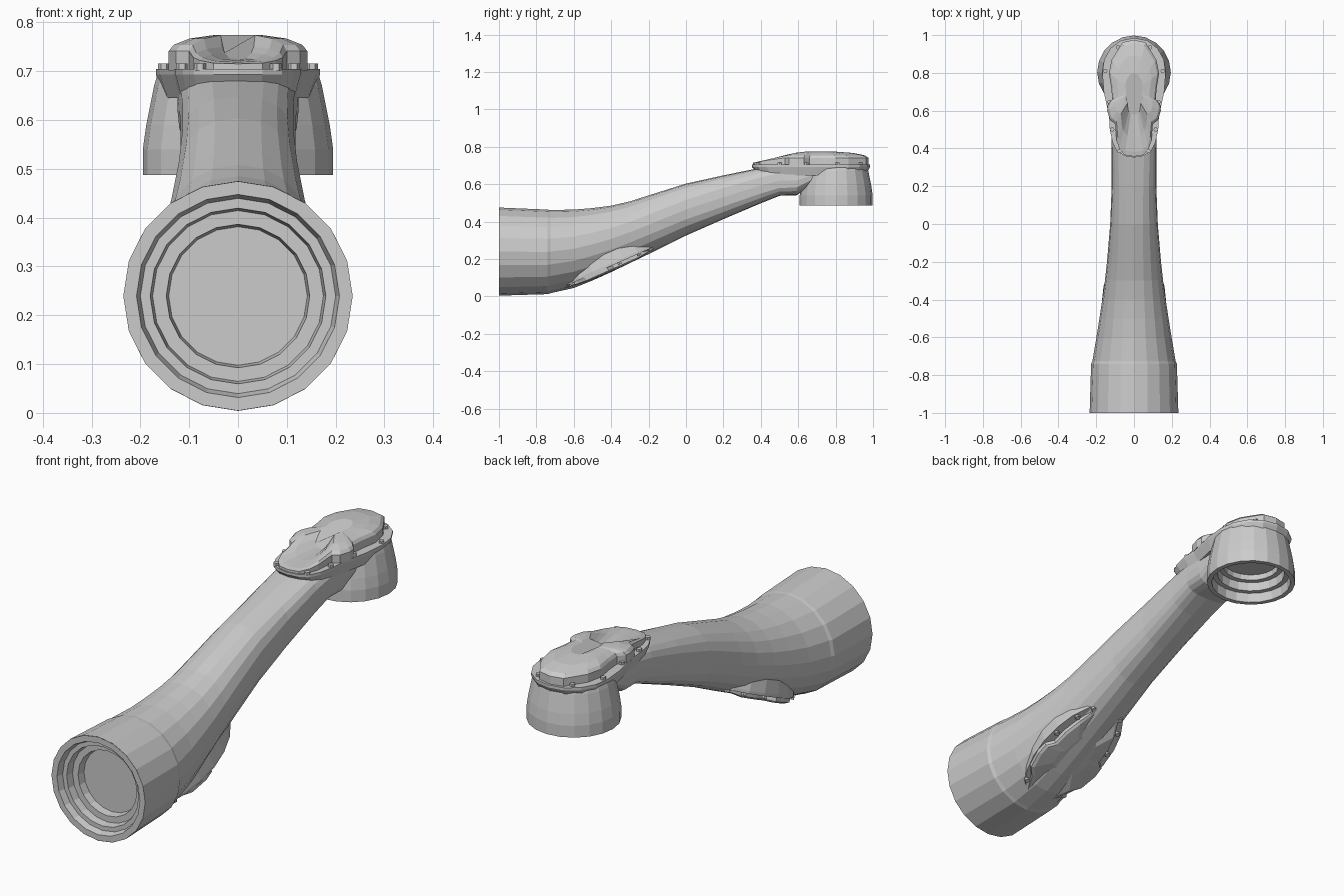
import bpy, bmesh, math
from mathutils import Matrix, Vector

if "Cube" in bpy.data.objects:
    bpy.data.objects.remove(bpy.data.objects["Cube"])


def skin(name, rings, cap_start=True, cap_end=True, matrix=Matrix()):
    """Bridge equal-length point rings into a flat-shaded mesh."""
    bm = bmesh.new()
    loops = [[bm.verts.new(matrix @ Vector(p)) for p in r] for r in rings]
    n = len(loops[0])
    for a, b in zip(loops, loops[1:]):
        for i in range(n):
            j = (i + 1) % n
            bm.faces.new((a[i], a[j], b[j], b[i]))
    if cap_start:
        bm.faces.new(loops[0][::-1])
    if cap_end:
        bm.faces.new(loops[-1])
    bmesh.ops.recalc_face_normals(bm, faces=bm.faces)
    me = bpy.data.meshes.new(name)
    bm.to_mesh(me)
    bm.free()
    ob = bpy.data.objects.new(name, me)
    bpy.context.collection.objects.link(ob)
    return ob


def circle(r, z, n=20):
    return [(r * math.cos(2 * math.pi * i / n), r * math.sin(2 * math.pi * i / n), z)
            for i in range(n)]


def section(y, w, lo, hi, power, n=20):
    """Upright rounded-square section of the arm."""
    pts = []
    for i in range(n):
        a = 2 * math.pi * i / n
        c, s = math.cos(a), math.sin(a)
        x = math.copysign(abs(c) ** (2 / power), c) * w
        z = math.copysign(abs(s) ** (2 / power), s) * (hi - lo) / 2
        pts.append((x, y, (hi + lo) / 2 + z))
    return pts


def plate(name, half, levels, centre, matrix=Matrix(), taper=lambda y: 1):
    """Mirrored half outline stacked at (scale, height) levels."""
    outline = half + [(-x, y) for x, y in half[-2:0:-1]]
    rings = [[(x * s, centre + (y - centre) * s, h * taper(y)) for x, y in outline]
             for s, h in levels]
    return skin(name, rings, matrix=matrix)


def screws(name, spots, matrix):
    for k, (x, y) in enumerate(spots):
        for side in (-1, 1):
            m = matrix @ Matrix.Translation((side * x, y, 0))
            skin(f"{name}_{k}_{'left' if side < 0 else 'right'}",
                 [circle(.012, -.005, 6), circle(.012, .011, 6)], matrix=m)


# Curved tapering arm
stations = [
    (-1, .235, .004, .475, 2), (-.74, .227, .012, .464, 2), (-.725, .22, .017, .462, 2),
    (-.6, .199, .045, .464, 2), (-.5, .183, .085, .472, 2.05), (-.4, .168, .13, .485, 2.1),
    (-.3, .154, .178, .508, 2.15), (-.2, .143, .226, .54, 2.2), (0, .126, .325, .603, 2.4),
    (.2, .118, .413, .647, 2.7), (.4, .118, .498, .688, 3), (.5, .12, .538, .7, 3.2),
    (.59, .124, .54, .7, 3.2), (.68, .124, .6, .7, 3.2)]
skin("arm_tube", [section(*s) for s in stations], cap_start=False)

# Stepped socket in the open base end
to_base = Matrix.Translation((0, -1, .2395)) @ Matrix.Rotation(-math.pi / 2, 4, 'X')
socket = [(.235, 0), (.208, 0), (.2, .03), (.18, .03), (.175, .065), (.147, .065), (.142, .1)]
skin("base_socket", [circle(r, d) for r, d in socket], cap_start=False, matrix=to_base)

# Wrist cup, open underneath with stepped recess
cup = [(.163, .7), (.172, .67), (.188, .59), (.195, .54), (.195, .487), (.174, .487),
       (.17, .53), (.148, .53), (.145, .57), (.122, .57), (.12, .595)]
skin("wrist_cup", [circle(r, z) for r, z in cup], matrix=Matrix.Translation((0, .803, 0)))

# Top lid: seat, notched domed cover, screws
seat = [(0, .352), (.05, .36), (.09, .385), (.113, .43), (.128, .5), (.132, .57), (.145, .63),
        (.16, .7), (.168, .8), (.158, .87), (.125, .93), (.07, .972), (0, .985)]
cover = [(0, .357), (.05, .365), (.078, .4), (.092, .44), (.1, .53), (.127, .55), (.142, .6),
         (.14, .63), (.115, .66), (.12, .72), (.133, .8), (.118, .87), (.09, .915),
         (.06, .962), (0, .975)]
lid_at = Matrix.Translation((0, 0, .705))
plate("lid_seat", seat, [(.9, -.06), (1, -.012), (1, 0)], .7, lid_at)
plate("lid_cover", cover, [(1, -.003), (1, .036), (.93, .049), (.7, .062), (.35, .069)], .7,
      lid_at, lambda y: min(1, .25 + max(0, y - .35) * 4.5))
screws("lid_screw", [(.078, .385), (.115, .5), (.13, .645), (.152, .81), (.085, .935)], lid_at)

# Underside hatch, tilted along the arm
slope = math.atan2(.23, .52)
hatch_at = (Matrix.Translation((0, -.412, .158)) @ Matrix.Rotation(slope, 4, 'X')
            @ Matrix.Rotation(math.pi, 4, 'Y'))
boss = [(.17 * math.sin(math.pi * i / 10), -.292 * math.cos(math.pi * i / 10))
        for i in range(11)]
boss[0], boss[-1] = (0, -.292), (0, .292)
hatch = [(0, -.287), (.06, -.275), (.08, -.235), (.105, -.185), (.145, -.14), (.163, -.06),
         (.16, -.01), (.128, .02), (.122, .09), (.1, .17), (.075, .225), (.045, .275), (0, .288)]
plate("hatch_boss", boss, [(.8, -.15), (.93, -.08), (1, -.012), (1, 0)], 0, hatch_at)
plate("hatch_cover", hatch, [(1, -.003), (1, .018), (.93, .025), (.5, .029)], 0, hatch_at,
      lambda y: max(.3, min(1, (.31 - abs(y)) * 7)))
screws("hatch_screw", [(.105, -.215), (.145, .06), (.115, .175), (.075, .245)], hatch_at)
